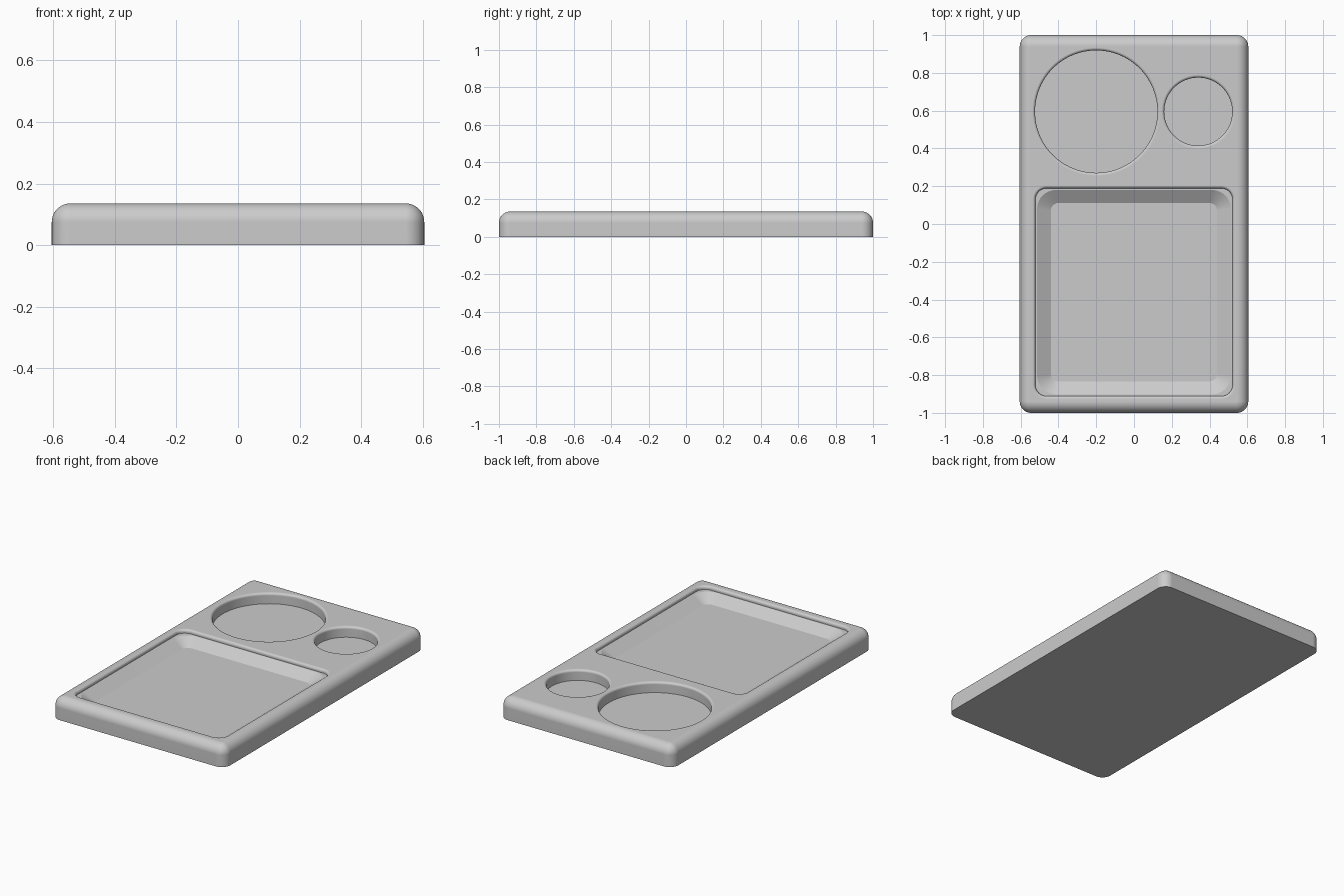
import bpy
import bmesh
from math import sin, cos, pi, radians

default = bpy.data.objects.get("Cube")
if default:
    bpy.data.objects.remove(default, do_unlink=True)

HEIGHT = 0.135
FLOOR = 0.068
ABOVE = HEIGHT + 0.1
LIP = 0.015

grey = bpy.data.materials.new("plain grey")
grey.use_nodes = True
colour = (0.6, 0.6, 0.6, 1)
grey.diffuse_color = colour
grey.node_tree.nodes["Principled BSDF"].inputs["Base Color"].default_value = colour


def rounded_rect(hx, hy, r, steps=10):
    """Outline of a rectangle with round corners; a full circle when hx = hy = r."""
    points = []
    for corner, (sx, sy) in enumerate([(1, 1), (-1, 1), (-1, -1), (1, -1)]):
        for i in range(steps + 1):
            a = (corner + i / steps) * pi / 2
            points.append((sx * (hx - r) + r * cos(a), sy * (hy - r) + r * sin(a)))
    return points


def loft(name, centre, rings):
    """Closed solid through (half x, half y, corner radius, z) outlines, bottom to top."""
    bm = bmesh.new()
    loops = []
    steps = 24 if rings[0][0] == rings[0][2] else 10
    for hx, hy, r, z in rings:
        loops.append([bm.verts.new((centre[0] + x, centre[1] + y, z))
                      for x, y in rounded_rect(hx, hy, r, steps)])
    n = len(loops[0])
    for low, high in zip(loops, loops[1:]):
        for i in range(n):
            j = (i + 1) % n
            bm.faces.new((low[i], low[j], high[j], high[i]))
    bm.faces.new(loops[0][::-1])
    bm.faces.new(loops[-1])
    bmesh.ops.remove_doubles(bm, verts=bm.verts, dist=1e-5)
    bmesh.ops.recalc_face_normals(bm, faces=bm.faces)
    mesh = bpy.data.meshes.new(name)
    bm.to_mesh(mesh)
    bm.free()
    mesh.materials.append(grey)
    obj = bpy.data.objects.new(name, mesh)
    bpy.context.collection.objects.link(obj)
    return obj


def flared_rim(hx, hy, r, steps=6):
    """Outlines that widen into the rounded lip of a pocket and rise clear of the top."""
    rings = []
    for i in range(steps + 1):
        a = i / steps * pi / 2
        grow = LIP * (1 - cos(a))
        rings.append((hx + grow, hy + grow, r + grow, HEIGHT - LIP + LIP * sin(a)))
    rings.append((hx + LIP, hy + LIP, r + LIP, ABOVE))
    return rings


# Slab with round corners and a rounded top edge
HX, HY, ROUND = 0.605, 1.0, 0.06
slab = [(HX, HY, ROUND, 0)]
for i in range(11):
    a = i / 10 * pi / 2
    inset = ROUND * (1 - cos(a)) * 0.99
    slab.append((HX - inset, HY - inset, ROUND - inset, HEIGHT - ROUND + ROUND * sin(a)))
body = loft("tray_body", (0, 0), slab)

# Two round pockets, and a square pocket with a ledge and sloping walls
cutters = []
for name, x, radius in [("large_round_cutter", -0.2, 0.324), ("small_round_cutter", 0.34, 0.18)]:
    size = (radius, radius, radius)
    cutters.append(loft(name, (x, 0.595), [(*size, FLOOR)] + flared_rim(*size)))

LEDGE = HEIGHT - 0.022
square = [(0.44, 0.472, 0.04, FLOOR), (0.513, 0.541, 0.1, LEDGE), (0.522, 0.55, 0.06, LEDGE)]
cutters.append(loft("square_cutter", (0, -0.361), square + flared_rim(0.522, 0.55, 0.06)))

bpy.ops.object.select_all(action="DESELECT")
bpy.context.view_layer.objects.active = body
body.select_set(True)
for cutter in cutters:
    cut = body.modifiers.new(cutter.name, "BOOLEAN")
    cut.operation = "DIFFERENCE"
    cut.solver = "EXACT"
    cut.object = cutter
    bpy.ops.object.modifier_apply(modifier=cut.name)
    bpy.data.objects.remove(cutter, do_unlink=True)

# Smooth rounded edges, crisp pocket floors
bpy.ops.object.shade_smooth_by_angle(angle=radians(30))
normals = body.modifiers.new("even_shading", "WEIGHTED_NORMAL")
normals.keep_sharp = True
